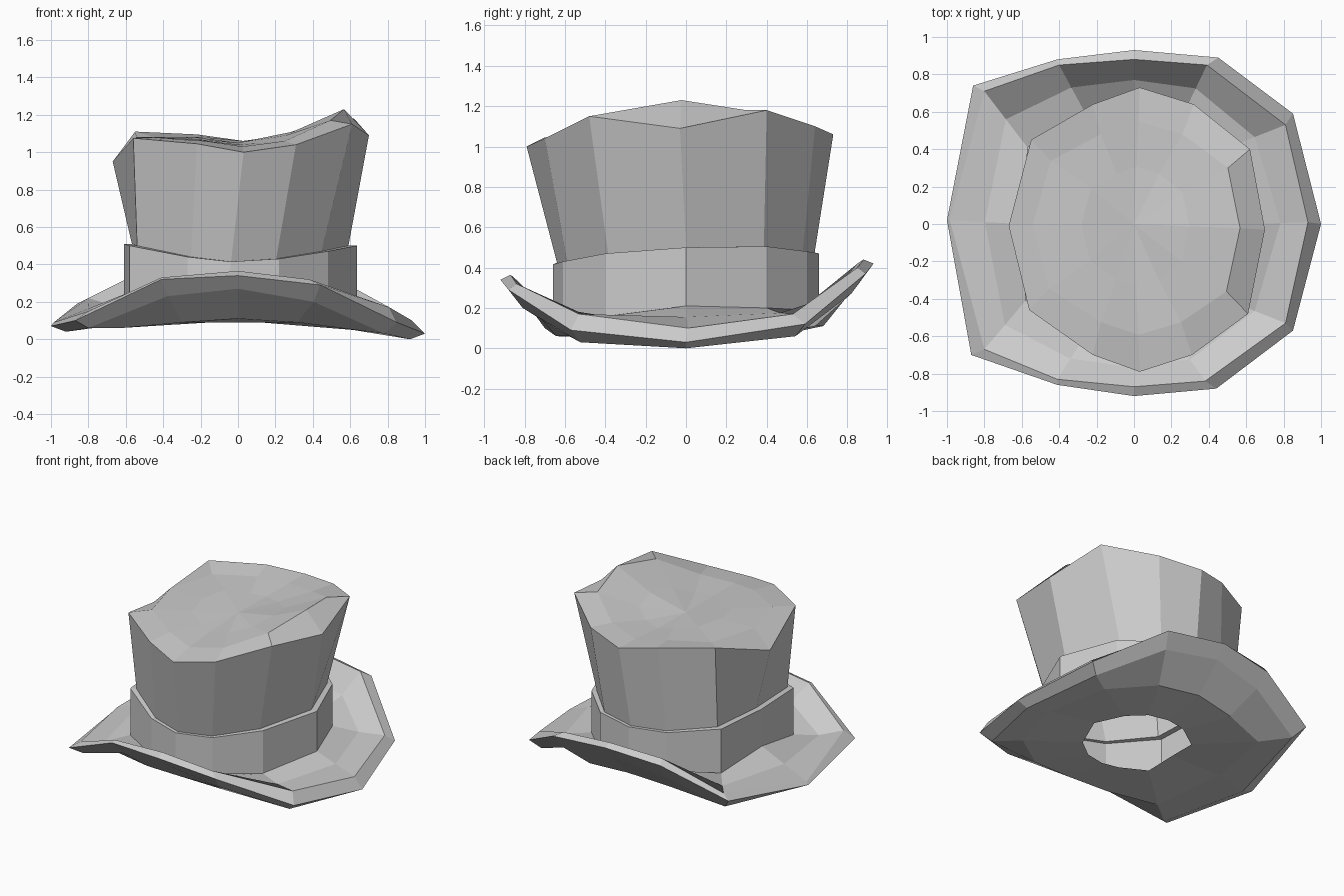
import bpy, bmesh

if "Cube" in bpy.data.objects:
    bpy.data.objects.remove(bpy.data.objects["Cube"])


def ring(outline, zs, sx=1.0, sy=None):
    """Scale a plan outline and give each corner its height."""
    sy = sx if sy is None else sy
    return [(x * sx, y * sy, z) for (x, y), z in zip(outline, zs)]


def blend(a, b, t, sag):
    """Intermediate ring between two rings, each corner lowered by its sag."""
    return [tuple(p + (q - p) * t - (s if i == 2 else 0)
                  for i, (p, q) in enumerate(zip(u, v))) for u, v, s in zip(a, b, sag)]


def loft(name, rings, cap=None):
    """Flat-faced skin through 12-sided rings, optionally fanned to a cap point."""
    bm = bmesh.new()
    loops = [[bm.verts.new(c) for c in r] for r in rings]
    for a, b in zip(loops, loops[1:]):
        n = len(a)
        for i in range(n):
            j = (i + 1) % n
            bm.faces.new((a[i], a[j], b[j], b[i]))
    if cap:
        top, c = loops[-1], bm.verts.new(cap)
        for i in range(len(top)):
            bm.faces.new((top[i], top[(i + 1) % len(top)], c))
    bmesh.ops.recalc_face_normals(bm, faces=bm.faces)
    mesh = bpy.data.meshes.new(name)
    bm.to_mesh(mesh)
    bm.free()
    obj = bpy.data.objects.new(name, mesh)
    bpy.context.collection.objects.link(obj)
    return obj


# Plan outlines, counter-clockwise from the right side
rim_plan = [(1, 0), (.85, .59), (.45, .89), (0, .93), (-.41, .88), (-.86, .74),
            (-1, .02), (-.87, -.70), (-.41, -.86), (0, -.92), (.44, -.88), (.85, -.57)]
lip_plan = [(.93, .01), (.81, .53), (.39, .85), (0, .88), (-.40, .85), (-.80, .71),
            (-.985, .02), (-.80, -.67), (-.41, -.83), (0, -.87), (.38, -.84), (.81, -.53)]
band_plan = [(.635, 0), (.48, .40), (.27, .60), (0, .66), (-.27, .61), (-.57, .41),
             (-.61, 0), (-.58, -.41), (-.27, -.61), (-.04, -.66), (.22, -.61), (.48, -.40)]
top_plan = [(.70, -.03), (.62, .40), (.32, .64), (.03, .73), (-.22, .64), (-.55, .45),
            (-.67, -.01), (-.56, -.46), (-.22, -.70), (.03, -.79), (.31, -.70), (.61, -.48)]

# Curled brim: foot of band, hole edge, underside, rim, lip, upper side
rim = ring(rim_plan, [.03, .12, .37, .42, .38, .19, .07, .10, .32, .34, .29, .09])
lip = ring(lip_plan, [.10, .17, .40, .44, .42, .22, .09, .15, .33, .365, .32, .17])
foot = ring(band_plan, [.21, .20, .19, .20, .19, .19, .24, .16, .17, .19, .17, .16])
under_outer = ring(rim_plan, [0, .06, .27, .33, .27, .11, .04, .06, .23, .27, .20, .03], .92)
under_inner = ring(rim_plan, [.05, .07, .11, .14, .11, .08, .09, .06, .09, .11, .09, .05], .72)
hole = ring(band_plan, [.10, .09, .09, .09, .09, .08, .10, .08, .09, .09, .09, .08], .54)
sag = [0, .01, .035, .04, .035, .02, 0, .02, .035, .035, .035, .015]
loft("brim", [foot, hole, under_inner, under_outer, rim, lip,
              blend(lip, foot, .5, sag), foot])

# Wide hat band with a narrow ledge on top
band_z = [.50, .505, .48, .47, .48, .51, .51, .50, .44, .415, .43, .47]
loft("hat_band", [foot, ring(band_plan, band_z), ring(band_plan, band_z, .93, .965)])

# Flared crown with a bevelled, saddle-shaped top
crown_low = ring(band_plan, band_z, .93, .965)
crown_top = ring(top_plan, [1.09, 1.18, 1.10, 1.06, 1.095, 1.11,
                            .95, 1.075, 1.045, 1.0, 1.04, 1.15])
inner_top = ring(top_plan, [1.23, 1.18, 1.09, 1.06, 1.08, 1.08,
                            1.08, 1.08, 1.06, 1.03, 1.06, 1.17], .81, .75)
mid_top = ring(top_plan, [1.11, 1.09, 1.06, 1.05, 1.06, 1.08,
                          1.08, 1.07, 1.05, 1.04, 1.05, 1.09], .42)
loft("crown", [crown_low, crown_top, inner_top, mid_top], cap=(0, 0, 1.05))
